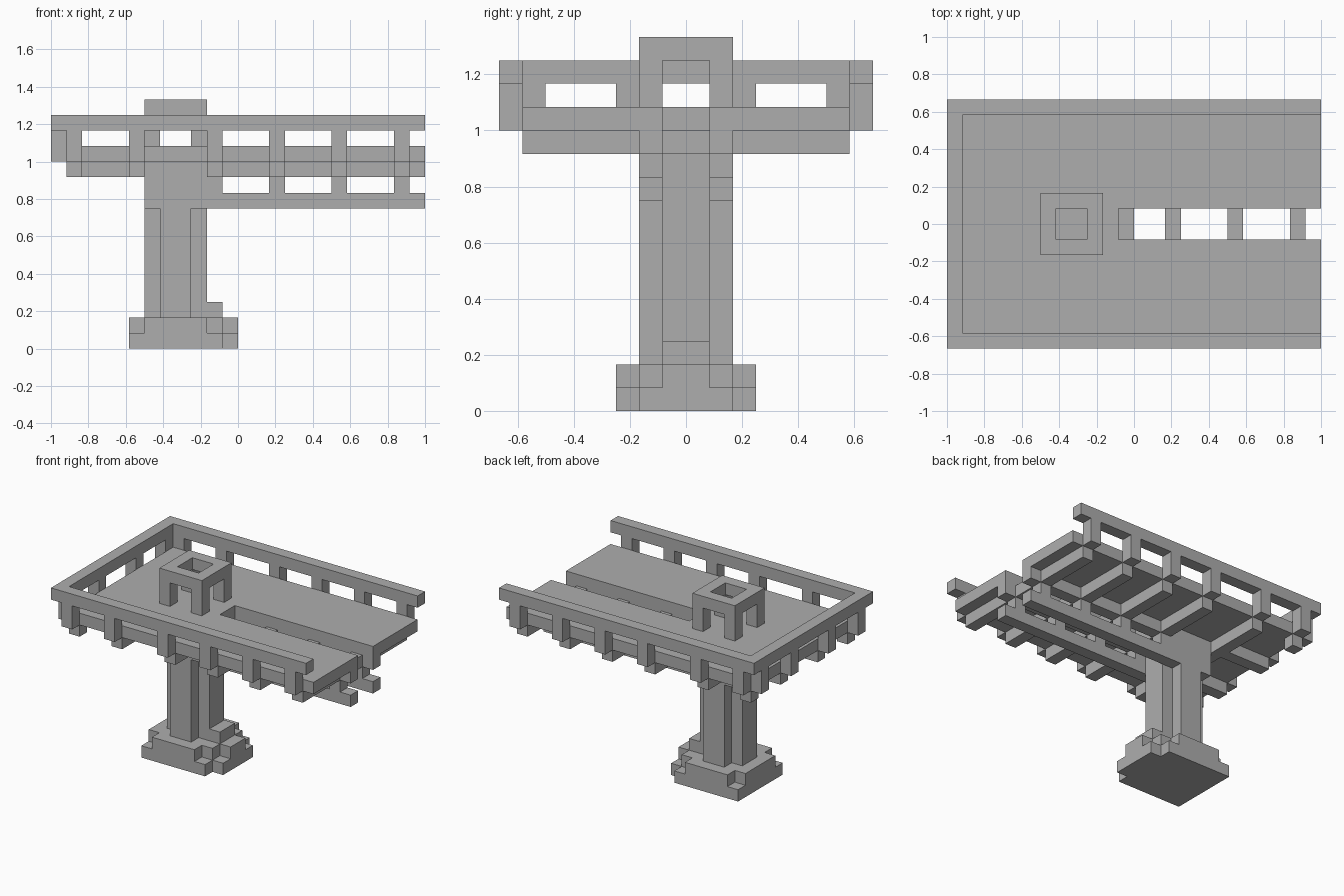
import bpy
import bmesh
from mathutils import Vector

cube = bpy.data.objects.get("Cube")
if cube:
    bpy.data.objects.remove(cube)

UNIT = 1 / 12  # one block

stone = bpy.data.materials.new("grey_stone")
stone.use_nodes = True
GREY = (0.42, 0.42, 0.42, 1)
stone.diffuse_color = GREY
stone.node_tree.nodes["Principled BSDF"].inputs["Base Color"].default_value = GREY


def part(name, boxes):
    """One object from blocks given as (x range, y range, z range) in units."""
    bm = bmesh.new()
    for spans in boxes:
        low = Vector([s[0] for s in spans])
        high = Vector([s[1] for s in spans])
        verts = bmesh.ops.create_cube(bm, size=1)["verts"]
        for v in verts:
            v.co = ((low + high) / 2 + v.co * (high - low)) * UNIT
    mesh = bpy.data.meshes.new(name)
    bm.to_mesh(mesh)
    bm.free()
    mesh.materials.append(stone)
    obj = bpy.data.objects.new(name, mesh)
    bpy.context.collection.objects.link(obj)
    return obj


def both(x, y, z):
    """A block and its mirror image across the y = 0 plane."""
    return [(x, y, z), (x, (-y[1], -y[0]), z)]


def cell(i):
    return (i, i + 1)


SIDE_POSTS = (-11, -7, -2, 2, 6, 10)
END_POSTS = (2, 6)
SLOT_BARS = (2, 6, 10)
MID = (-1, 1)

# Stepped foot
part("base", [((-7, -1), (-3, 3), (0, 1)),
              ((-1, 0), (-2, 2), (0, 1)),
              ((-7, -1), (-2, 2), (1, 2))]
     + both((-6, -2), (2, 3), (1, 2)))
part("base_steps", [((-1, 0), MID, (1, 2)), ((-2, -1), MID, (2, 3))])

# Column with notched corners and a square capital
part("column", [((-6, -2), MID, (2, 9))] + both((-5, -3), (1, 2), (2, 9)))
part("column_capital", [((-6, -2), (-2, 2), (9, 12))])

# Deck with an open slot
part("deck", [((-11, -1), (-7, 7), (12, 13))] + both((-1, 12), (1, 7), (12, 13)))
part("slot_edge_beams", both((-2, 12), (1, 2), (11, 12)))

# Joists under the deck
joists = [(cell(-7), (-7, 7), (11, 12))]
joists += both((-11, -7), (2, 3), (11, 12))
joists += both(cell(-11), (6, 7), (11, 12))
for x in SIDE_POSTS[2:]:
    joists += both(cell(x), (2, 7), (11, 12))
    joists.append((cell(x), MID, (11, 12)))
part("joists", joists)

# Lower cantilever beams with struts
part("lower_beams", both((-2, 12), (1, 2), (9, 10)))
struts = []
for x in (-2,) + SLOT_BARS:
    struts += both(cell(x), (1, 2), (10, 11))
part("beam_struts", struts)

# Railing on three sides
part("rail", both((-12, 12), (7, 8), (14, 15)) + [((-12, -11), (-7, 7), (14, 15))])
posts = []
for x in SIDE_POSTS:
    posts += both(cell(x), (7, 8), (12, 14))
for y in END_POSTS:
    posts += both(cell(-12), cell(y), (12, 14))
part("rail_posts", posts)

# Open turret over the column
part("turret_legs", both((-6, -5), (1, 2), (13, 15)) + both((-3, -2), (1, 2), (13, 15)))
part("turret_ring", both((-6, -2), (1, 2), (15, 16))
     + [((-6, -5), MID, (15, 16)), ((-3, -2), MID, (15, 16))])
